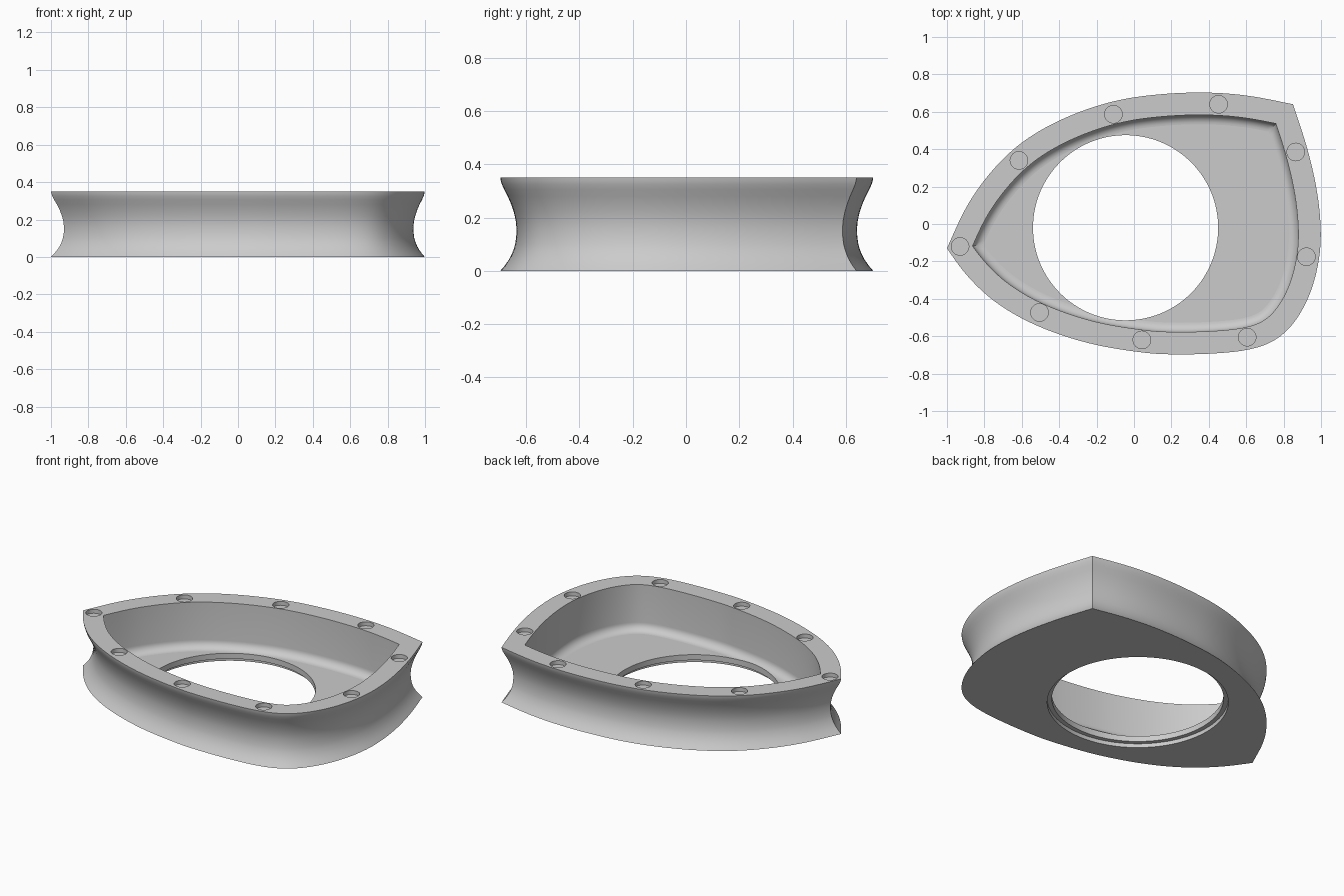
import bpy, bmesh, math
from mathutils import Vector
from mathutils.geometry import intersect_line_line_2d

cube = bpy.data.objects.get("Cube")
if cube:
    bpy.data.objects.remove(cube, do_unlink=True)

HEIGHT, FLOOR, WALL, FILLET = 0.35, 0.06, 0.12, 0.05
HOLE_X, HOLE_Y, HOLE_R = -0.045, -0.02, 0.495

grey = bpy.data.materials.new("plain grey")
grey.use_nodes = True
grey.diffuse_color = (0.6, 0.6, 0.6, 1)
grey.node_tree.nodes["Principled BSDF"].inputs["Base Color"].default_value = grey.diffuse_color

# Outline: two smooth curves meeting at two sharp corners
back_points = [(-1, -.13), (-.87, .14), (-.66, .39), (-.41, .55), (-.12, .655),
               (.15, .695), (.4, .703), (.62, .685), (.85, .64)]
front_points = [(.85, .64), (.925, .41), (.98, .17), (1, -.06), (.98, -.24), (.93, -.4),
                (.85, -.535), (.745, -.627), (.6, -.675), (.4, -.694), (.2, -.697),
                (.035, -.686), (-.25, -.637), (-.535, -.538), (-.75, -.412),
                (-.9, -.268), (-1, -.13)]


def smooth_curve(points, steps=10):
    p = [Vector(q) for q in points]
    p = [2 * p[0] - p[1]] + p + [2 * p[-1] - p[-2]]
    out = []
    for a, b, c, d in zip(p, p[1:], p[2:], p[3:]):
        for i in range(steps):
            t = i / steps
            out.append(0.5 * (2 * b + (c - a) * t + (2 * a - 5 * b + 4 * c - d) * t ** 2
                              + (3 * b - a - 3 * c + d) * t ** 3))
    out.append(p[-2])
    for _ in range(12):
        out = [out[0]] + [(a + 2 * b + c) / 4 for a, b, c in zip(out, out[1:], out[2:])] + [out[-1]]
    return out


back_curve, front_curve = smooth_curve(back_points), smooth_curve(front_points)


def offset(curve, distance):
    """Shift a clockwise curve sideways, toward the inside."""
    result = []
    for i, p in enumerate(curve):
        d = (curve[min(i + 1, len(curve) - 1)] - curve[max(i - 1, 0)]).normalized()
        result.append(p + Vector((d.y, -d.x)) * distance)
    return result


def trim_corner(first, second):
    """Cut the end of one curve and the start of the next where they cross."""
    for i in range(len(first) - 2, len(first) // 2, -1):
        for j in range(len(second) // 2):
            hit = intersect_line_line_2d(first[i], first[i + 1], second[j], second[j + 1])
            if hit:
                return first[:i + 1] + [hit], [hit] + second[j + 1:]
    return first, second


def resample(curve, count):
    """Evenly spaced points along a curve, leaving out the last."""
    lengths = [0]
    for a, b in zip(curve, curve[1:]):
        lengths.append(lengths[-1] + (b - a).length)
    result, k = [], 0
    for i in range(count):
        target = lengths[-1] * i / count
        while lengths[k + 1] < target:
            k += 1
        t = (target - lengths[k]) / max(lengths[k + 1] - lengths[k], 1e-9)
        result.append(curve[k].lerp(curve[k + 1], t))
    return result


def inset(distance):
    back, front = back_curve, front_curve
    if distance > 0:
        back, front = offset(back, distance), offset(front, distance)
        back, front = trim_corner(back, front)
        front, back = trim_corner(front, back)
    return resample(back, 80) + resample(front, 120)


# Section as (inset, height): waisted outside, rim, wall, fillet to the floor
section = [(0, 0), (.017, .02), (.031, .04), (.042, .06), (.05, .08), (.056, .1),
           (.06, .13), (.061, .16), (.058, .19), (.051, .22), (.041, .25), (.028, .28),
           (.015, .305), (.006, .325), (.002, .338), (0, HEIGHT), (WALL, HEIGHT)]
for i in range(9):
    a = math.radians(90) * i / 8
    section.append((WALL + FILLET * (1 - math.cos(a)), FLOOR + FILLET * (1 - math.sin(a))))

bm = bmesh.new()
rings = [[bm.verts.new((p.x, p.y, z)) for p in inset(d)] for d, z in section]
for low, high in zip(rings, rings[1:]):
    for i in range(len(low)):
        j = (i + 1) % len(low)
        bm.faces.new((low[i], low[j], high[j], high[i]))
bm.faces.new(rings[0])
bm.faces.new(rings[-1])
bmesh.ops.recalc_face_normals(bm, faces=bm.faces)
mesh = bpy.data.meshes.new("housing_ring")
bm.to_mesh(mesh)
bm.free()
mesh.materials.append(grey)
body = bpy.data.objects.new("housing_ring", mesh)
bpy.context.collection.objects.link(body)


def cut_cylinder(x, y, radius, bottom, top, sides):
    bpy.ops.mesh.primitive_cylinder_add(vertices=sides, radius=radius, depth=top - bottom,
                                        location=(x, y, (top + bottom) / 2))
    cutter = bpy.context.object
    cutter.name = "hole_cutter"
    cutter.hide_render = True
    cutter.data.materials.append(grey)
    mod = body.modifiers.new("hole", "BOOLEAN")
    mod.operation, mod.solver, mod.object = "DIFFERENCE", "EXACT", cutter
    bpy.context.view_layer.objects.active = body
    bpy.ops.object.modifier_apply(modifier=mod.name)
    bpy.data.objects.remove(cutter, do_unlink=True)


# Central opening with a shallow step underneath
cut_cylinder(HOLE_X, HOLE_Y, HOLE_R, -.1, .2, 128)
cut_cylinder(HOLE_X, HOLE_Y, HOLE_R + .027, -.15, .025, 128)

# Blind holes around the rim
for x, y in [(-.93, -.12), (-.615, .34), (-.11, .587), (.452, .64), (.865, .385),
             (.922, -.175), (.605, -.605), (.042, -.62), (-.505, -.473)]:
    cut_cylinder(x, y, .047, HEIGHT - .025, HEIGHT + .05, 32)

# Smooth curved sides, flat level faces
bpy.ops.object.select_all(action="DESELECT")
body.select_set(True)
bpy.context.view_layer.objects.active = body
bpy.ops.object.shade_smooth_by_angle(angle=math.radians(30))
for face in body.data.polygons:
    if abs(face.normal.z) > .9999:
        face.use_smooth = False
